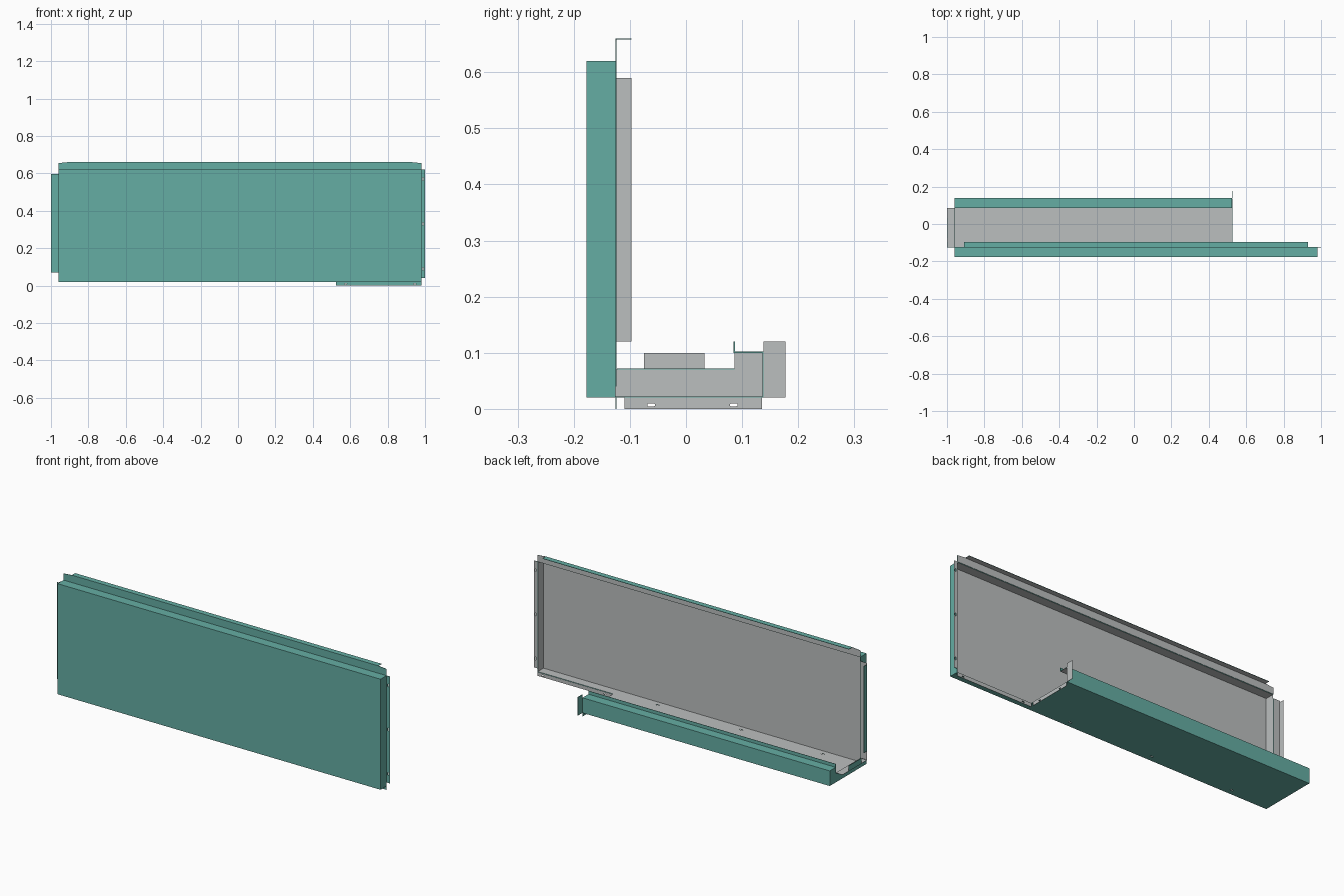
import bpy, bmesh, math
from mathutils import Vector

if "Cube" in bpy.data.objects:
    bpy.data.objects.remove(bpy.data.objects["Cube"])

T = 0.002  # sheet thickness


def material(name, rgb):
    m = bpy.data.materials.new(name)
    m.diffuse_color = (*rgb, 1)
    m.use_nodes = True
    m.node_tree.nodes["Principled BSDF"].inputs["Base Color"].default_value = m.diffuse_color
    return m


PAINT = material("teal_paint", (0.13, 0.42, 0.37))
BARE = material("bare_metal", (0.5, 0.52, 0.52))


def rect(a0, a1, b0, b1):
    return [(a0, b0), (a1, b0), (a1, b1), (a0, b1)]


def slot(ca, cb, la, lb):
    """Rounded hole outline of size la x lb."""
    r = min(la, lb) / 2
    pts = []
    for i in range(12):
        t = math.tau * (i + 0.5) / 12
        c, s = math.cos(t), math.sin(t)
        pts.append((ca + math.copysign(la / 2 - r, c) + r * c,
                    cb + math.copysign(lb / 2 - r, s) + r * s))
    return [p for i, p in enumerate(pts)
            if math.dist(p, pts[i - 1]) > 1e-6]


def sheet(name, axis, level, side, outline, holes=()):
    """Flat sheet normal to an axis; 'side' is the direction of the painted face."""
    k = "xyz".index(axis)
    normal = Vector((0, 0, 0))
    normal[k] = side
    bm = bmesh.new()
    edges = []
    for loop in [outline, *holes]:
        verts = []
        for a, b in loop:
            co = [a, b]
            co.insert(k, level)
            verts.append(bm.verts.new(co))
        edges += [bm.edges.new((verts[i - 1], v)) for i, v in enumerate(verts)]
    bmesh.ops.triangle_fill(bm, use_beauty=True, edges=edges, normal=normal)
    bm.normal_update()
    for f in bm.faces:
        if f.normal.dot(normal) < 0:
            f.normal_flip()
    me = bpy.data.meshes.new(name)
    bm.to_mesh(me)
    bm.free()
    me.materials.append(PAINT)
    me.materials.append(BARE)
    ob = bpy.data.objects.new(name, me)
    bpy.context.collection.objects.link(ob)
    mod = ob.modifiers.new("thickness", "SOLIDIFY")
    mod.thickness = T
    mod.offset = -1
    mod.material_offset = 1
    return ob


L, R, CUT = -0.96, 0.98, 0.525       # left end, right end, end of the floor
F, M, B = -0.177, -0.126, 0.138      # front face, flange plane, rear wall
Z0, Z1, TOP = 0.02, 0.62, 0.66       # panel bottom, panel top, flange top

# Front tray
sheet("front_panel", "y", F, -1, rect(L, R, Z0, Z1))
sheet("panel_top", "z", Z1, 1, rect(L, R, F, M))
sheet("right_wall", "x", R, 1, rect(F, M, Z0, Z1))
sheet("left_wall", "x", L, -1,
      [(F, Z0), (B, Z0), (B, 0.1), (0.086, 0.1), (0.086, 0.07),
       (M, 0.07), (M, Z1), (F, Z1)])

# Floor, wide only up to the cut end
sheet("floor", "z", Z0, -1,
      [(L, F), (R, F), (R, M), (CUT, M), (CUT, B), (L, B)],
      [slot(x, -0.145, 0.02, 0.007) for x in (0.27, -0.23, -0.72)])

# Top flange with chamfered ends and rear lip
sheet("top_flange", "y", M, -1,
      [(L, Z1), (R, Z1), (R, 0.655), (0.93, TOP), (-0.91, TOP), (L, 0.655)])
sheet("top_lip", "z", TOP, 1, rect(-0.91, 0.93, M, -0.097))

# Side flanges of the front tray
sheet("right_flange", "y", M, -1, rect(R, 1, 0.04, Z1),
      [slot(0.99, z, 0.006, 0.016) for z in (0.09, 0.33, 0.57)])
sheet("left_flange", "y", M, -1, rect(-1, L, 0.072, 0.598))
sheet("left_lip", "x", -1, -1, rect(M, -0.097, 0.12, 0.59))

# Flange at the left end of the floor
sheet("floor_end_flange", "z", 0.07, -1, rect(-1, L, -0.123, 0.086))
sheet("floor_end_lip", "x", -1, -1, rect(-0.075, 0.033, 0.07, 0.1))

# Rear channel
sheet("rear_wall", "y", B, 1, rect(L, CUT, Z0, 0.1))
sheet("rear_top", "z", 0.102, 1, rect(L, CUT, 0.086, B))
sheet("rear_lip", "y", 0.087, 1, rect(L, CUT, 0.1, 0.12))
sheet("rear_end_tab", "x", CUT, -1, rect(B, 0.177, Z0, 0.12))

# Downward flanges around the cut-out corner
sheet("front_down_flange", "y", M, -1, rect(CUT, R, 0, Z0),
      [slot(x, 0.009, 0.014, 0.005) for x in (0.575, 0.945)])
sheet("cut_down_flange", "x", CUT, -1, rect(-0.11, 0.135, 0, Z0),
      [slot(y, 0.007, 0.014, 0.005) for y in (-0.062, 0.085)])
